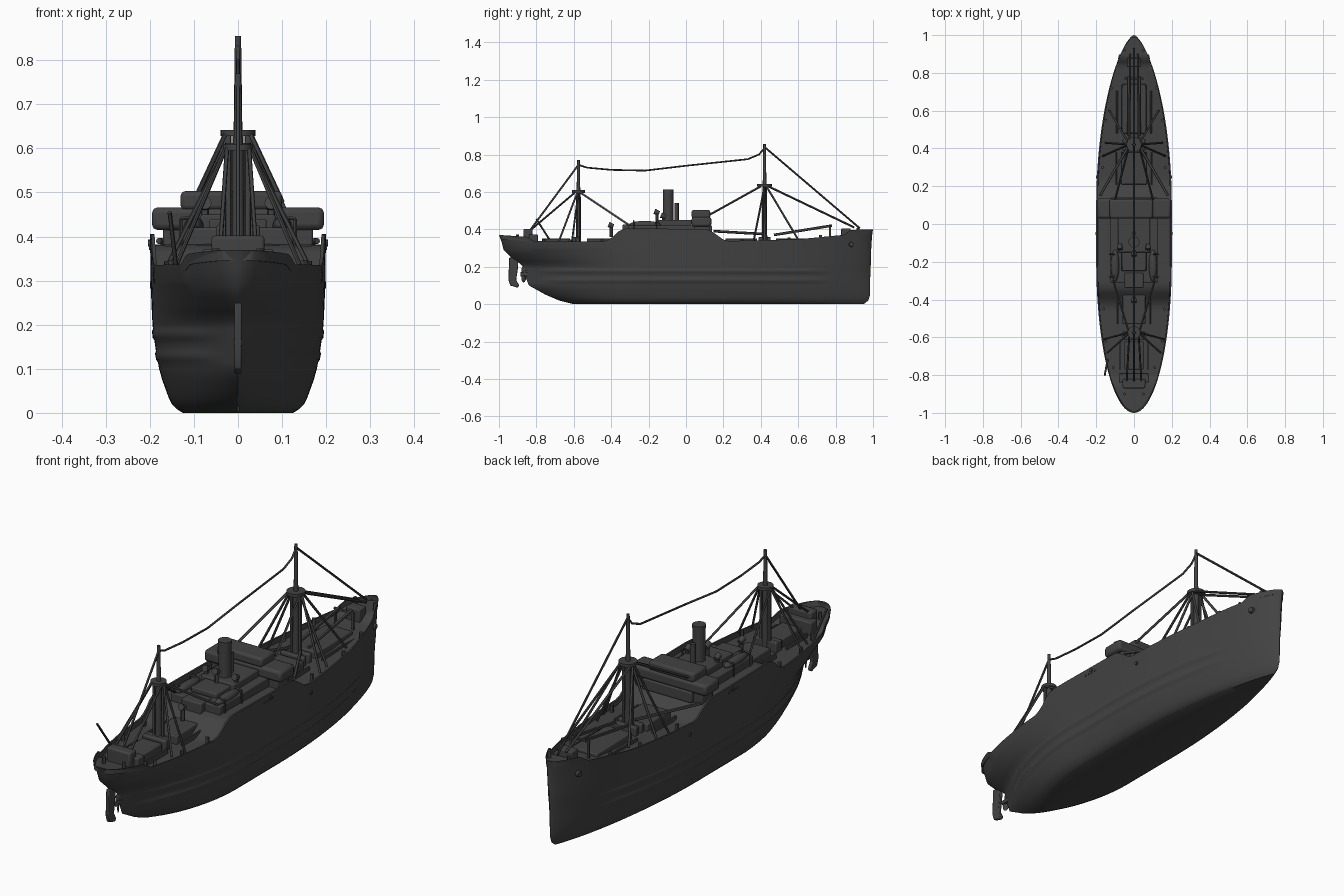
import bpy, bmesh, math
from mathutils import Vector, Matrix

if "Cube" in bpy.data.objects:
    bpy.data.objects.remove(bpy.data.objects["Cube"])

grey = bpy.data.materials.new("dark grey")
grey.diffuse_color = (0.055, 0.055, 0.055, 1)
grey.use_nodes = True
grey.node_tree.nodes["Principled BSDF"].inputs["Base Color"].default_value = grey.diffuse_color


def finish(name, bm, bevel=0, mirror=False):
    bmesh.ops.recalc_face_normals(bm, faces=bm.faces)
    me = bpy.data.meshes.new(name)
    bm.to_mesh(me)
    bm.free()
    ob = bpy.data.objects.new(name, me)
    bpy.context.collection.objects.link(ob)
    me.materials.append(grey)
    if mirror:
        ob.modifiers.new("mirror", 'MIRROR').merge_threshold = 0.0005
    if bevel:
        b = ob.modifiers.new("bevel", 'BEVEL')
        b.width, b.segments = bevel, 2
    bpy.ops.object.select_all(action='DESELECT')
    ob.select_set(True)
    bpy.context.view_layer.objects.active = ob
    bpy.ops.object.shade_smooth_by_angle(angle=math.radians(45))
    return ob


def box(name, x, y, z, bevel=0.005):
    bm = bmesh.new()
    m = Matrix.LocRotScale(Vector((sum(x), sum(y), sum(z))) / 2, None,
                           Vector((x[1] - x[0], y[1] - y[0], z[1] - z[0])))
    bmesh.ops.create_cube(bm, size=1, matrix=m)
    return finish(name, bm, bevel)


def rods(name, paths, r, r2=None, seg=8):
    """Straight round bars along each list of points."""
    bm = bmesh.new()
    for pts in paths:
        for a, b in zip(pts, pts[1:]):
            a, b = Vector(a), Vector(b)
            m = Matrix.Translation((a + b) / 2) @ (b - a).to_track_quat('Z', 'Y').to_matrix().to_4x4()
            bmesh.ops.create_cone(bm, cap_ends=True, segments=seg, radius1=r, radius2=r2 or r,
                                  depth=(b - a).length, matrix=m)
    return finish(name, bm)


def both(*pts):
    return [[(s * x, y, z) for x, y, z in pts] for s in (-1, 1)]


def lerp(table, t):
    for a, b in zip(table, table[1:]):
        if t <= b[0]:
            f = max(0, (t - a[0]) / (b[0] - a[0]))
            return [p + (q - p) * f for p, q in zip(a, b)][1:]
    return table[-1][1:]


# Hull: waterlines (z, aft end, bow end, half width, aft fineness, bow fineness)
LEVELS = [(0, -.60, .95, .125, .8, .85), (.02, -.68, .975, .150, .85, .84),
          (.05, -.75, .985, .163, .9, .82), (.10, -.84, .985, .179, 1.0, .79),
          (.15, -.86, .985, .188, 1.03, .77), (.20, -.872, .987, .194, .95, .74),
          (.22, -.892, .989, .195, .86, .73), (.24, -.925, .99, .196, .77, .72),
          (.29, -.975, .99, .198, .57, .69), (.40, -1, 1, .2, .5, .66)]
SHEER = [(-1, .37), (-.85, .36), (-.81, .337), (-.43, .335), (-.39, .36), (-.35, .40), (-.3, .406),
         (.12, .40), (.18, .36), (.21, .337), (.6, .347), (.84, .37), (.88, .397), (1, .40)]


def sheer(y):
    return lerp(SHEER, y)[0]


def half_width(y, lv):
    aft, bow, w, qa, qb = lv
    if y < -.2:
        return w * max(0, 1 - ((-.2 - y) / (-.2 - aft)) ** 2) ** qa
    if y > .1:
        return w * max(0, 1 - ((y - .1) / (bow - .1)) ** 2) ** qb
    return w


N = 110
bm = bmesh.new()
rows = []


def row(z, bump=0, scale=1, drop=None):
    lv = lerp(LEVELS, z)
    r = []
    for i in range(N + 1):
        y = (lv[0] + lv[1]) / 2 - (lv[1] - lv[0]) / 2 * math.cos(math.pi * i / N)
        x = half_width(y, lv)
        x = (x + bump * max(0, min(1, (.8 - abs(y)) / .15))) * scale   # strakes fade at the ends
        y = y if scale == 1 else max(lv[0] + .01, min(lv[1] - .012, y))
        r.append(bm.verts.new((x, y, z if drop is None else sheer(y) - drop)))
    rows.append(r)


row(0, scale=0)
for z, bump in [(0, 0), (.008, .003), (.02, 0), (.035, .001), (.05, 0), (.075, .001), (.1, 0), (.115, 0), (.12, .003),
                (.135, .003), (.14, 0), (.165, 0), (.17, .003), (.185, .003), (.19, 0),
                (.2, 0), (.21, 0), (.22, 0), (.23, 0), (.24, 0), (.265, 0), (.29, 0)]:
    row(z, bump)
row(.34, drop=.035)
row(.40, drop=0)
row(.40, scale=.96, drop=0)       # bulwark top
row(.40, scale=.955, drop=.024)   # deck edge
row(.40, scale=0, drop=.021)      # deck centre
for a, b in zip(rows, rows[1:]):
    for i in range(N):
        bm.faces.new((a[i], a[i + 1], b[i + 1], b[i]))
bmesh.ops.remove_doubles(bm, verts=bm.verts, dist=0.00005)
finish("hull", bm, mirror=True)

# Rudder plate, propeller and shaft
bm = bmesh.new()
prof = [(-.895, .245), (-.945, .25), (-.95, .13), (-.94, .10), (-.90, .088), (-.892, .10), (-.908, .13), (-.90, .18)]
f = bm.faces.new([bm.verts.new((-.008, y, z)) for y, z in prof])
ext = bmesh.ops.extrude_face_region(bm, geom=[f])
bmesh.ops.translate(bm, vec=(.016, 0, 0), verts=[v for v in ext['geom'] if isinstance(v, bmesh.types.BMVert)])
finish("rudder", bm, .003)
rods("propeller_shaft", [[(0, -.82, .16), (0, -.885, .16)]], .012)
bm = bmesh.new()
for k in range(2):
    m = (Matrix.Translation((0, -.868, .16)) @ Matrix.Rotation(k * math.pi, 4, 'Y')
         @ Matrix.Translation((0, 0, .022)) @ Matrix.Rotation(1.1, 4, 'Z') @ Matrix.Diagonal((.014, .004, .022, 1)))
    bmesh.ops.create_uvsphere(bm, u_segments=10, v_segments=6, radius=1, matrix=m)
finish("propeller_blades", bm)

# Superstructure
box("midship_house", (-.125, .125), (-.31, .14), (.37, .42))
box("engine_casing", (-.065, .065), (-.25, .01), (.40, .44))
box("boiler_house", (-.085, .085), (-.15, .03), (.41, .45))
box("bridge_wings", (-.195, .195), (.03, .135), (.415, .466), .012)
box("bridge_supports", (-.17, .17), (.045, .125), (.37, .42))
box("wheelhouse", (-.13, .10), (.03, .13), (.46, .503), .01)
box("aft_cabin", (-.05, .05), (-.34, -.26), (.37, .425))
box("stern_house", (-.06, .06), (-.87, -.82), (.33, .402), .008)
box("stern_locker", (-.08, .08), (-.84, -.79), (.31, .372))
box("forecastle_locker", (-.035, .035), (.83, .88), (.34, .405))

# Cargo hatches with side coamings
for i, (y0, y1, w) in enumerate([(.21, .38, .07), (.48, .74, .065), (-.53, -.36, .06), (-.77, -.62, .05)]):
    box(f"hatch_{i}", (-w, w), (y0, y1), (.30, .352))
    for s in (-1, 1):
        box(f"hatch_rail_{i}", (s * (w + .025) - .004, s * (w + .025) + .004), (y0, y1), (.30, .335), .001)
for y in (.40, .44, -.58, -.60):
    box("winch", (-.06, .06), (y - .012, y + .012), (.30, .36))

# Lifeboats with davits
for s in (-1, 1):
    bm = bmesh.new()
    bmesh.ops.create_uvsphere(bm, u_segments=16, v_segments=10, radius=1,
                              matrix=Matrix.Translation((s * .1, -.22, .425)) @ Matrix.Diagonal((.022, .085, .02, 1)))
    finish("lifeboat", bm)
rods("davits", [p for y in (-.28, -.16) for p in both((.13, y, .38), (.13, y, .44), (.10, y, .445))], .004)

# Funnel and ventilators
rods("funnel", [[(0, -.095, .40), (0, -.095, .605)]], .027, seg=24)
rods("funnel_rim", [[(0, -.095, .597), (0, -.095, .612)]], .029, seg=24)
rods("steam_pipe", [[(0, -.05, .42), (0, -.05, .54)]], .012)
vents = [(0, -.155, .49), (-.075, -.12, .47), (.075, -.12, .47), (0, -.40, .42)]
rods("vent_pipes", [[(x, y, .36), (x, y, z)] for x, y, z in vents], .009)
rods("vent_cowls", [[(x, y + .012, z - .004), (x, y - .014, z + .006)] for x, y, z in vents], .011, .015, 12)

# Masts, platforms and paired posts
for n, y, top, plat, r in (("fore", .42, .855, .635, .04), ("aft", -.575, .77, .602, .034)):
    rods(n + "_mast", [[(0, y, .30), (0, y, plat)]], .015, .012, 12)
    rods(n + "_topmast", [[(0, y, plat), (0, y, top)]], .010, .007, 12)
    rods(n + "_platform", [[(0, y, plat - .007), (0, y, plat + .007)]], r, seg=16)
    rods(n + "_posts", both((.022, y, .30), (.022, y, plat)), .007)

# Standing rigging
rods("fore_rigging", both((.03, .42, .63), (.165, .36, .33)) + both((.03, .43, .63), (.13, .60, .345))
     + both((.025, .44, .63), (.02, .90, .41)) + both((.03, .40, .63), (.10, .13, .48))
     + both((.02, .42, .63), (.15, .43, .33)), .0055)
rods("aft_rigging", both((.028, -.57, .60), (.11, -.30, .42)) + both((.028, -.58, .60), (.14, -.68, .335))
     + both((.028, -.575, .60), (.16, -.61, .335)) + both((.025, -.59, .60), (.04, -.85, .38)), .005)
rods("forestay", [[(0, .42, .84), (0, .93, .405)]], .005)
rods("backstay", [[(0, -.575, .745), (0, -.83, .40)]], .005)
rods("aerial_wire", [[(0, -.575, .745), (0, -.53, .73), (0, -.40, .718), (0, -.22, .714), (0, 0, .74),
                      (0, .33, .775), (0, .39, .80), (0, .42, .835)]], .0045)

# Cargo booms and stern pole
rods("fore_booms", both((.03, .47, .37), (.03, .78, .42)) + both((.03, .41, .375), (.18, .15, .39)), .007)
rods("boom_crutch", [[(-.05, .77, .415), (.05, .77, .415)]] + both((.045, .77, .33), (.045, .77, .415)), .006)
rods("stern_pole", [[(-.14, -.72, .33), (-.155, -.80, .455)]], .005)

# Bollards, rail knobs and anchors
spots = [(.12, .72), (.15, .55), (.165, .30), (.16, -.45), (.15, -.62), (.11, -.76), (.05, .92), (.05, -.90)]
rods("bollards", [p for x, y in spots for p in both((x, y, sheer(y) - .03), (x, y, sheer(y) + .01))], .008)
bow = half_width(.88, lerp(LEVELS, .32))
rods("anchors", both((bow - .015, .88, .32), (bow + .008, .885, .32)), .017, .012, 12)
rods("rail_knobs", both((.185, .25, .29), (.2, .25, .29)) + both((.19, -.05, .385), (.204, -.05, .385)), .008)
rods("side_scuttles", [p for y in (-.09, -.07, -.05, -.03) for p in both((.195, y, .375), (.202, y, .375))], .005)
